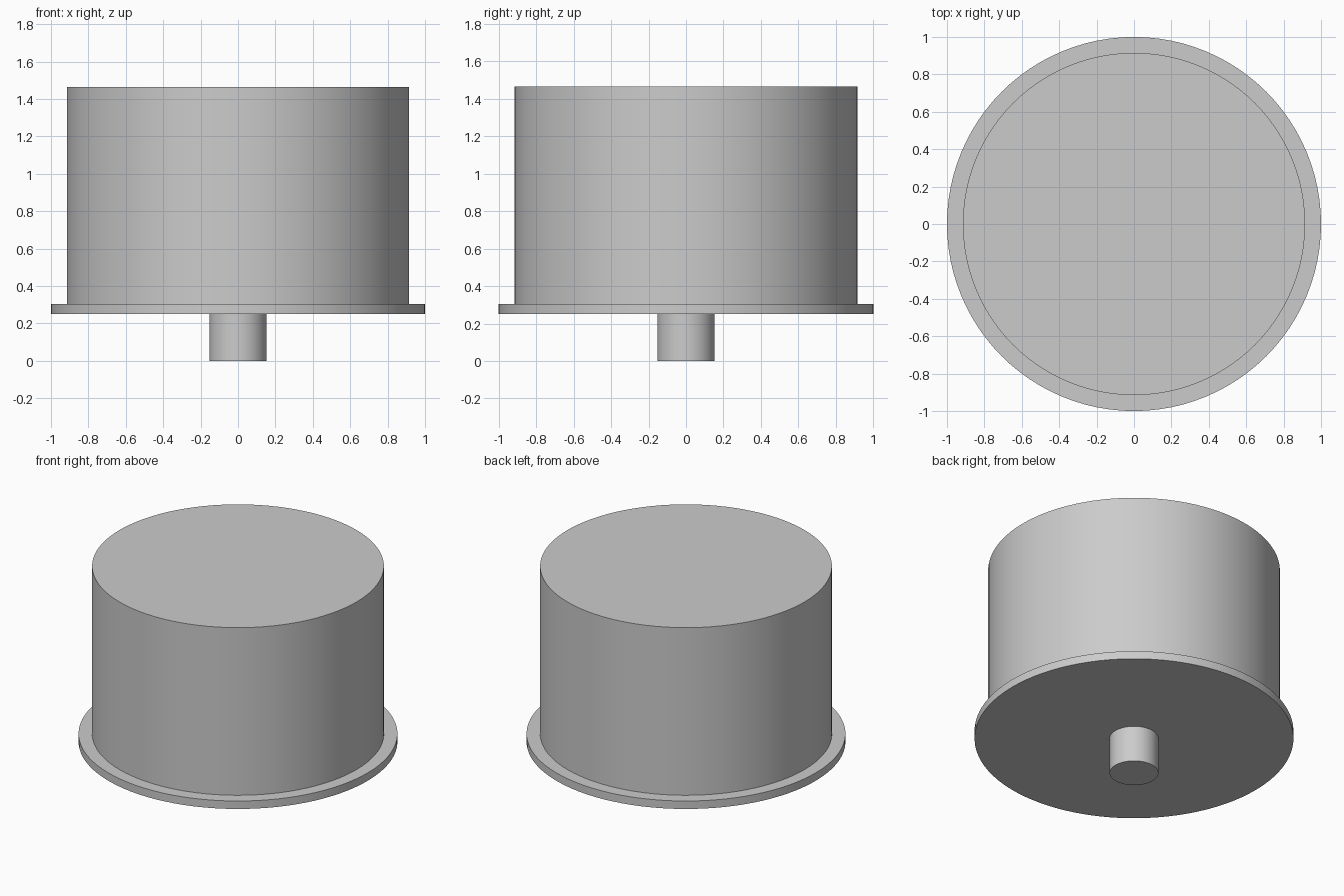
import bpy
import math

# Remove the default cube
cube = bpy.data.objects.get("Cube")
if cube:
    bpy.data.objects.remove(cube, do_unlink=True)

# Single plain grey finish
GREY = (0.6, 0.6, 0.6, 1.0)
grey = bpy.data.materials.new("plain grey")
grey.diffuse_color = GREY
grey.use_nodes = True
shader = next(n for n in grey.node_tree.nodes if n.type == "BSDF_PRINCIPLED")
shader.inputs["Base Color"].default_value = GREY


def disc(name, radius, bottom, top, sides=96):
    """Upright smooth-sided cylinder between two heights."""
    bpy.ops.mesh.primitive_cylinder_add(
        vertices=sides, radius=radius, depth=top - bottom,
        location=(0, 0, (bottom + top) / 2))
    part = bpy.context.object
    part.name = name
    part.data.materials.append(grey)
    bpy.ops.object.shade_smooth_by_angle(angle=math.radians(30))
    return part


# Short central peg, wide thin flange and tall drum
disc("bottom_peg", 0.153, 0.0, 0.25, sides=64)
disc("flange", 1.0, 0.25, 0.305)
disc("drum_body", 0.915, 0.305, 1.465)
